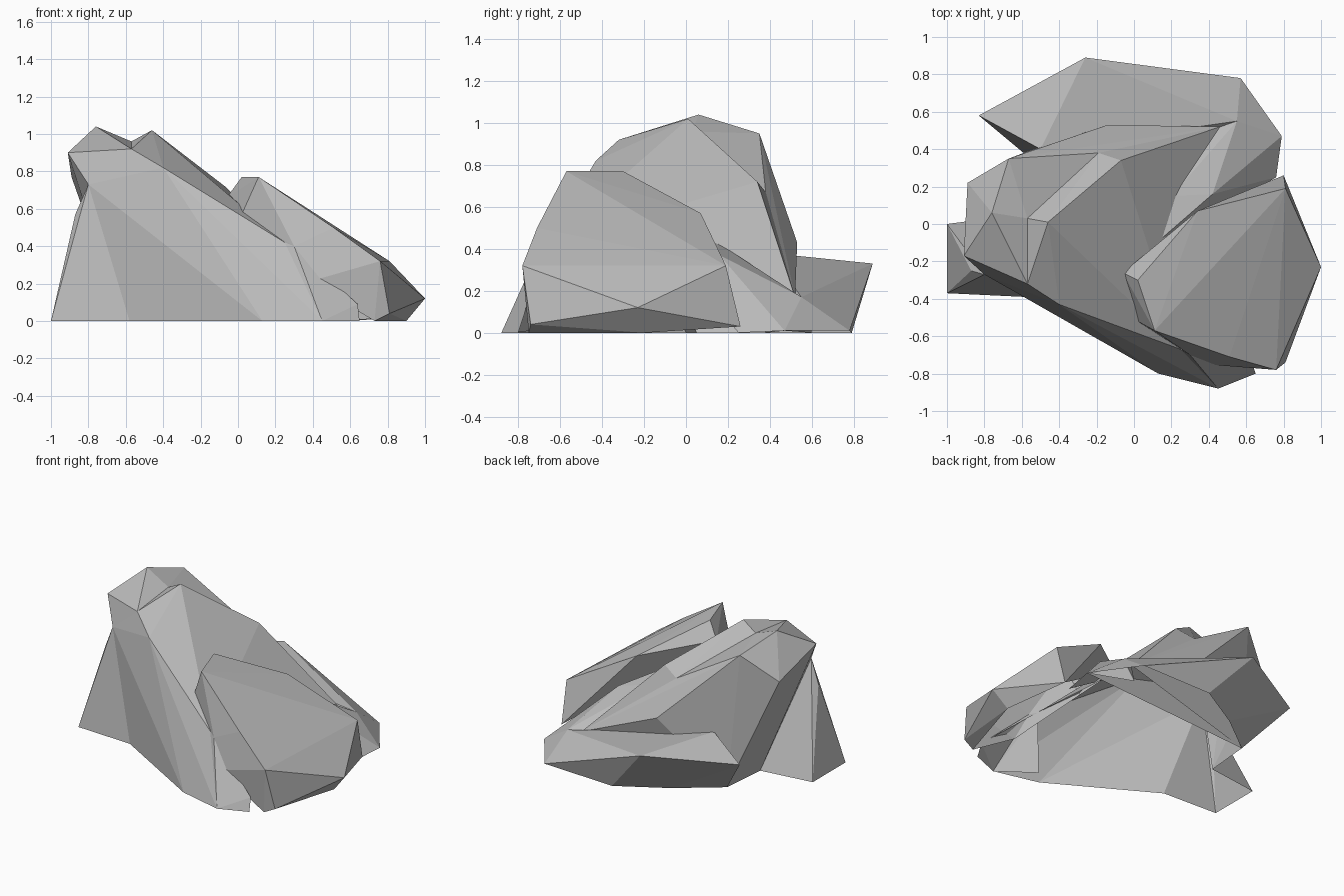
import bpy
import bmesh
from mathutils import Vector

cube = bpy.data.objects.get("Cube")
if cube:
    bpy.data.objects.remove(cube, do_unlink=True)


def flat_material(name, value):
    """Plain single-colour stone material."""
    material = bpy.data.materials.new(name)
    material.use_nodes = True
    colour = (value, value, value, 1)
    material.diffuse_color = colour
    shader = next(n for n in material.node_tree.nodes if n.type == "BSDF_PRINCIPLED")
    shader.inputs["Base Color"].default_value = colour
    shader.inputs["Roughness"].default_value = 0.9
    return material


stone = flat_material("light grey stone", 0.5)


def faceted_rock(name, corners, open_side=None, limit=0.8):
    """Wrap a faceted shell round the corners, open on the ground and,
    when asked, on the hidden side where it meets its neighbour."""
    bm = bmesh.new()
    for corner in corners:
        bm.verts.new(corner)
    bmesh.ops.convex_hull(bm, input=list(bm.verts))
    bm.normal_update()

    removed = []
    for face in bm.faces:
        on_ground = all(v.co.z < 0.015 for v in face.verts)
        hidden = False
        if open_side is not None:
            hidden = face.normal.dot(Vector(open_side).normalized()) > limit
        if on_ground or hidden:
            removed.append(face)
    bmesh.ops.delete(bm, geom=removed, context="FACES")
    loose = [v for v in bm.verts if not v.link_faces]
    bmesh.ops.delete(bm, geom=loose, context="VERTS")

    mesh = bpy.data.meshes.new(name)
    bm.to_mesh(mesh)
    bm.free()
    mesh.materials.append(stone)
    rock = bpy.data.objects.new(name, mesh)
    bpy.context.scene.collection.objects.link(rock)
    return rock


# Corners shared by neighbouring rocks
head_front = (-.57, -.32, .92)
head_notch = (-.57, .03, .96)
ridge_upper = (-.4, -.43, .82)
ridge_middle = (0, -.56, .57)
ridge_lower = (.25, -.67, .42)
foot_inner = (-.62, .05, 0)
foot_back = (-.59, .38, 0)
fold_foot = (-.58, -.39, 0)
spur_top = (-.8, -.27, .73)
plate_edge = (-.19, .38, .67)
back_tip = (.46, .52, .17)
ledge_end = (.79, .47, .01)

# Spur standing at the outer end of the front
faceted_rock("outer_spur", [
    (-1, -.37, 0), (-1, 0, 0), (-.87, -.25, .57),
    spur_top, fold_foot, foot_inner,
], open_side=(1, 0, 0))

# Leaning front face, folded where it meets the spur
faceted_rock("front_face", [
    head_front, ridge_upper, ridge_middle, ridge_lower,
    spur_top, fold_foot, (.13, -.8, 0), (.45, -.88, 0),
], open_side=(.65, .75, 0), limit=.7)

# Head rock with the peak, running down to the back
faceted_rock("head_rock", [
    head_front, head_notch, spur_top, foot_inner, foot_back,
    (-.91, -.17, .9), (-.76, .06, 1.04), (-.67, .35, .95),
    (-.89, .22, .77), plate_edge, (-.14, .53, .43), back_tip,
], open_side=(.5, -.5, -.7), limit=.6)

# Tilted plate lying over the head rock, falling to the low side
faceted_rock("sloping_plate", [
    head_front, ridge_upper, ridge_middle, ridge_lower, head_notch,
    (-.46, .01, 1.02), (-.07, .34, .72), plate_edge, back_tip,
], open_side=(-.4, 0, -.9))

# Large boulder resting on the low side
faceted_rock("side_boulder", [
    (-.06, -.26, .66), (.02, -.3, .77), (.11, -.57, .77),
    (.02, -.52, .57), (.34, .07, .57), (.81, .19, .32),
    (.8, .26, .03), (1, -.23, .12), (.9, -.2, 0),
    (.51, -.71, .5), (.76, -.78, .32), (.81, -.74, .04),
    (.73, -.75, 0), (.38, -.75, .21), (.3, -.7, .4),
], open_side=(-.3, 0, -.9), limit=.85)

# Low slab jutting out behind
faceted_rock("back_slab", [
    foot_back, (-.83, .58, .3), (-.31, .78, .34), (-.26, .89, .33),
    (.57, .78, .01), ledge_end, (.03, .79, 0),
    (-.3, .6, 0), (-.5, .4, .38), (.55, .55, .17), (.5, .5, 0),
])

# Broken ledge between the boulder and the back slab
faceted_rock("back_ledge", [
    back_tip, (-.04, -.24, .6), (.2, .15, .43), (.42, .16, .37),
    (.55, .55, .17), ledge_end, (.76, .25, 0), (.5, .6, 0),
], open_side=(-.2, -.3, -.9), limit=.75)

# Small shard wedged under the boulder at the front
faceted_rock("front_shard", [
    ridge_lower, (.3, -.7, .4), (.45, -.88, 0), (.65, -.8, 0),
    (.64, -.77, .09), (.4, -.72, .21), (.2, -.72, .01),
], open_side=(-.5, .8, 0), limit=.7)
